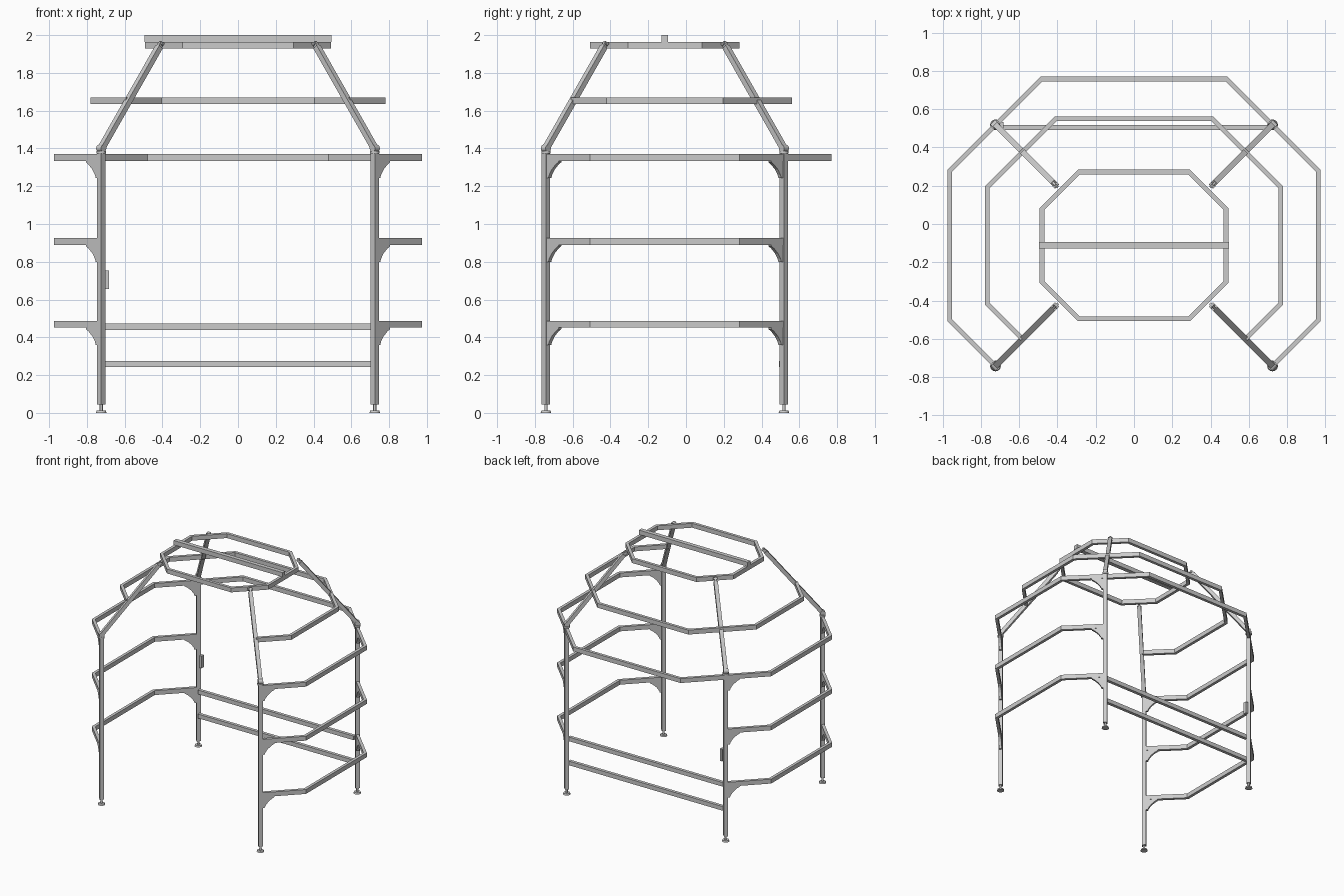
import bpy, bmesh, math
from mathutils import Vector, Matrix

if "Cube" in bpy.data.objects:
    bpy.data.objects.remove(bpy.data.objects["Cube"])

CY = -0.112                      # centre line of the frame in y
PX, PY = 0.724, 0.63             # post offsets from the centre line
CORNERS = [(sx, sy) for sx in (-1, 1) for sy in (-1, 1)]


def finish(name, bm):
    bmesh.ops.recalc_face_normals(bm, faces=bm.faces)
    me = bpy.data.meshes.new(name)
    bm.to_mesh(me)
    bm.free()
    ob = bpy.data.objects.new(name, me)
    bpy.context.collection.objects.link(ob)
    return ob


def rail(name, pts, z, closed=False, w=0.024, h=0.036):
    """Mitred rectangular tube following a flat path."""
    bm = bmesh.new()
    P = [Vector(p) for p in pts]
    n = len(P)
    rings = []
    for i, p in enumerate(P):
        a = P[i - 1] if (i > 0 or closed) else None
        b = P[(i + 1) % n] if (i < n - 1 or closed) else None
        d1 = (p - a).normalized() if a else (b - p).normalized()
        d2 = (b - p).normalized() if b else d1
        n1 = Vector((-d1.y, d1.x))
        m = (n1 + Vector((-d2.y, d2.x))).normalized()
        m *= w / 2 / m.dot(n1)
        rings.append([bm.verts.new((p.x + s * m.x, p.y + s * m.y, z + t * h / 2))
                      for s, t in ((-1, -1), (1, -1), (1, 1), (-1, 1))])
    for i in range(n if closed else n - 1):
        r, q = rings[i], rings[(i + 1) % n]
        for k in range(4):
            bm.faces.new((r[k], r[(k + 1) % 4], q[(k + 1) % 4], q[k]))
    if not closed:
        bm.faces.new(rings[0])
        bm.faces.new(rings[-1])
    return finish(name, bm)


def beam(name, a, b, side, w, t):
    """Box from a to b; side is the horizontal direction of its width."""
    a, b = Vector(a), Vector(b)
    d = b - a
    zax = d.normalized()
    xax = Vector(side).normalized()
    yax = zax.cross(xax)
    rot = Matrix((xax, yax, zax)).transposed().to_4x4()
    bm = bmesh.new()
    bmesh.ops.create_cube(bm, size=1, matrix=Matrix.Translation((a + b) / 2) @ rot
                          @ Matrix.Diagonal((w, t, d.length, 1)))
    return finish(name, bm)


def rod(name, a, b, r1, r2=None, seg=24):
    a, b = Vector(a), Vector(b)
    d = b - a
    bm = bmesh.new()
    m = Matrix.Translation((a + b) / 2) @ d.to_track_quat('Z', 'Y').to_matrix().to_4x4()
    bmesh.ops.create_cone(bm, cap_ends=True, segments=seg, radius1=r1,
                          radius2=r1 if r2 is None else r2, depth=d.length, matrix=m)
    for f in bm.faces:
        f.smooth = len(f.verts) == 4
    for e in bm.edges:
        e.smooth = all(f.smooth for f in e.link_faces)
    return finish(name, bm)


def gusset(name, x, y, ztop, direction):
    """Concave corner plate under a side rail."""
    d = Vector((direction[0], direction[1], 0)).normalized()
    t = Vector((-d.y, d.x, 0)) * 0.011
    prof = [(0.012, 0), (0.105, 0), (0.105, -0.008), (0.085, -0.02), (0.055, -0.047),
            (0.036, -0.075), (0.03, -0.092), (0.012, -0.092)]
    bm = bmesh.new()
    base = Vector((x, y, ztop))
    f = bm.faces.new([bm.verts.new(base + d * u + Vector((0, 0, v)) - t) for u, v in prof])
    ext = bmesh.ops.extrude_face_region(bm, geom=[f])
    bmesh.ops.translate(bm, vec=2 * t,
                        verts=[v for v in ext['geom'] if isinstance(v, bmesh.types.BMVert)])
    return finish(name, bm)


RAILS = (0.469, 0.908, 1.352)

# posts, feet, hinge joints and sloping roof struts
for sx, sy in CORNERS:
    x, y = sx * PX, CY + sy * PY
    tag = ("left" if sx < 0 else "right") + ("_front" if sy < 0 else "_back")
    tang = Vector((-sy, sx, 0)).normalized()
    beam("post_" + tag, (x, y, 0.045), (x, y, 1.375), tang, 0.032, 0.032)
    rod("foot_pad_" + tag, (x, y, 0), (x, y, 0.012), 0.028, 0.024)
    rod("foot_stem_" + tag, (x, y, 0.012), (x, y, 0.046), 0.008)
    rod("post_cap_" + tag, (x, y, 1.373), (x, y, 1.387), 0.024)
    low = Vector((x, y, 1.40))
    high = Vector((sx * 0.408, CY + sy * 0.314, 1.955))
    d = (high - low).normalized()
    beam("roof_strut_" + tag, low + d * 0.012, high - d * 0.022, tang, 0.03, 0.03)
    beam("strut_tab_" + tag, high - d * 0.03, high + d * 0.008, tang, 0.014, 0.026)
    rod("lower_hinge_" + tag, low - tang * 0.018, low + tang * 0.018, 0.02)
    rod("upper_hinge_" + tag, high - tang * 0.016, high + tang * 0.016, 0.009)
    for i, z in enumerate(RAILS):
        gusset(f"gusset_{tag}_{i}", x, y, z - 0.017, (sx, -sy))

# lower side rails
for sx, side in ((-1, "left"), (1, "right")):
    for z in RAILS[:2]:
        rail(f"side_rail_{side}", [(sx * PX, CY - PY), (sx * 0.963, CY - 0.391),
                                   (sx * 0.963, CY + 0.391), (sx * PX, CY + PY)], z)


def open_ring(name, half, z):
    rail(name, half + [(-px, py) for px, py in reversed(half)], z)


# upper rings, open at the front
open_ring("upper_ring", [(-PX, CY - PY), (-0.963, CY - 0.391), (-0.963, CY + 0.391),
                         (-0.484, CY + 0.87)], RAILS[2])
open_ring("middle_ring", [(-0.584, -0.6), (-0.768, -0.416), (-0.768, 0.192),
                          (-0.41, 0.55)], 1.652)

# closed top ring and its cross bar
ring = [(-0.481, 0.191), (-0.288, 0.384), (0.288, 0.384), (0.481, 0.191)]
ring = [(px, CY + py) for px, py in ring] + [(px, CY - py) for px, py in reversed(ring)]
rail("top_ring", ring, 1.946, closed=True)
rail("top_cross_bar", [(-0.496, CY), (0.496, CY)], 1.982, w=0.034)

# rear cross bars
for z in (0.457, 0.259):
    rail("rear_cross_bar", [(-0.71, 0.505), (0.71, 0.505)], z, w=0.026, h=0.034)

# small plate on the rear left post
beam("post_plate", (-0.693, CY + PY, 0.655), (-0.693, CY + PY, 0.755), (1, 0, 0), 0.02, 0.03)
